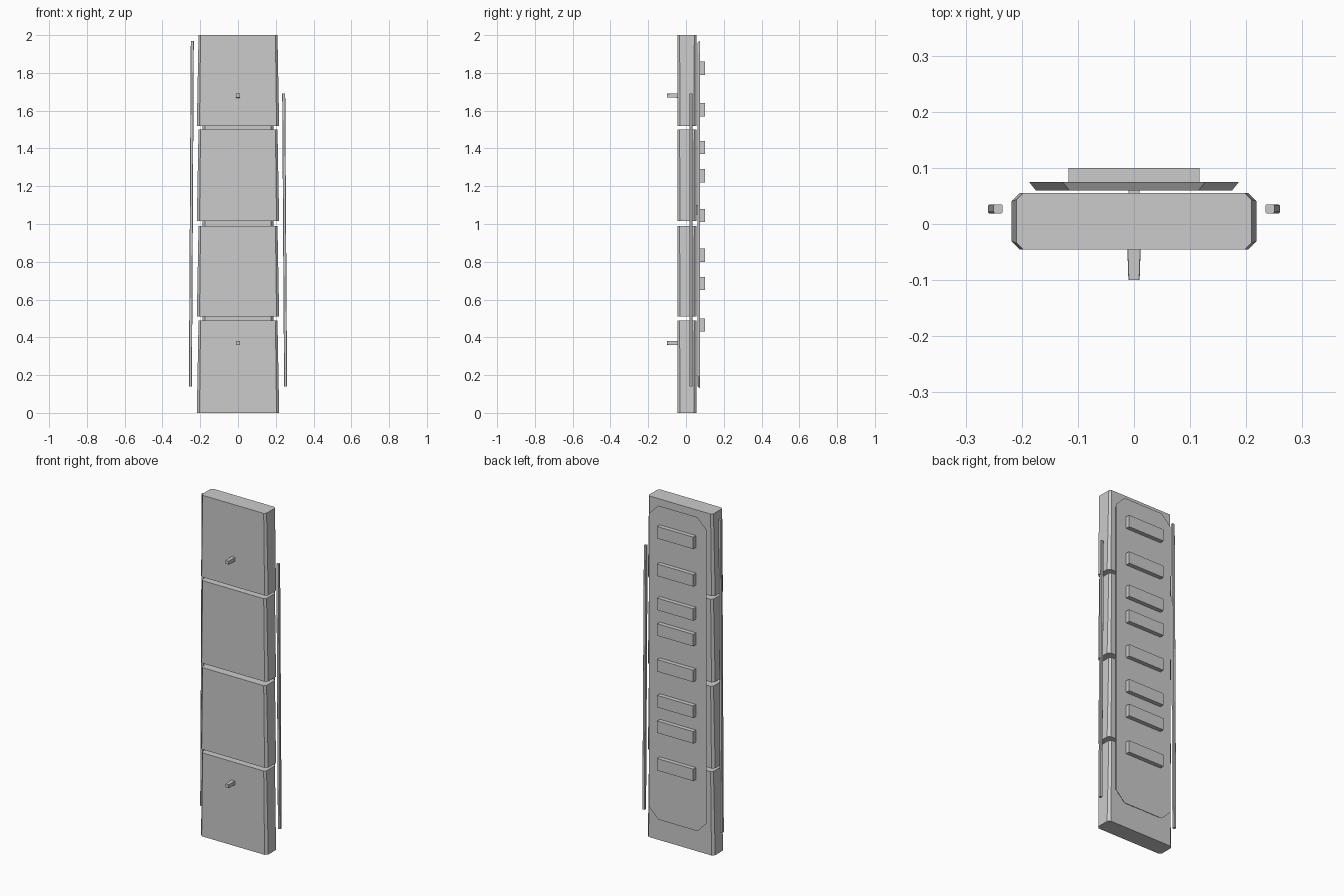
import bpy, bmesh

cube = bpy.data.objects.get("Cube")
if cube:
    bpy.data.objects.remove(cube)

grey = bpy.data.materials.new("plain_grey")
grey.use_nodes = True
colour = (0.6, 0.6, 0.6, 1)
grey.diffuse_color = colour
grey.node_tree.nodes["Principled BSDF"].inputs["Base Color"].default_value = colour


def octagon(cu, cv, hu, hv, cut):
    """Rectangle outline with cut corners, anticlockwise."""
    return [(cu + u, cv + v) for u, v in (
        (hu - cut, -hv), (hu, cut - hv), (hu, hv - cut), (hu - cut, hv),
        (cut - hu, hv), (-hu, hv - cut), (-hu, cut - hv), (cut - hu, -hv))]


def loft(name, start, end):
    """Solid between two matching outlines of 3D points."""
    bm = bmesh.new()
    a = [bm.verts.new(p) for p in start]
    b = [bm.verts.new(p) for p in end]
    bm.faces.new(a)
    bm.faces.new(b)
    for i in range(len(a)):
        j = (i + 1) % len(a)
        bm.faces.new((a[i], a[j], b[j], b[i]))
    bmesh.ops.recalc_face_normals(bm, faces=bm.faces)
    mesh = bpy.data.meshes.new(name)
    bm.to_mesh(mesh)
    bm.free()
    mesh.materials.append(grey)
    obj = bpy.data.objects.new(name, mesh)
    bpy.context.collection.objects.link(obj)
    return obj


def upright(name, z0, z1, bottom, top):
    return loft(name, [(x, y, z0) for x, y in bottom], [(x, y, z1) for x, y in top])


def box(name, x, y, z):
    ring = [(x[0], y[0]), (x[1], y[0]), (x[1], y[1]), (x[0], y[1])]
    return upright(name, z[0], z[1], ring, ring)


# Four stacked panels, each slightly wider at its foot
for i, (z0, z1) in enumerate([(0, 0.49), (0.51, 0.99), (1.015, 1.5), (1.52, 2)]):
    upright(f"panel_{i + 1}", z0, z1, octagon(0, 0.005, 0.218, 0.05, 0.014),
            octagon(0, 0.005, 0.209, 0.05, 0.011))

# Leaning side rods, the right one longer
for name, side, top in (("right_rod", -1, 1.97), ("left_rod", 1, 1.69)):
    upright(name, 0.14, top, octagon(side * 0.252, 0.027, 0.008, 0.008, 0.002),
            octagon(side * 0.242, 0.027, 0.008, 0.008, 0.002))

# Back plate with cut corners and edges that widen towards the back
loft("back_plate",
     [(x, 0.06, z) for x, z in octagon(0, 1.05, 0.175, 0.91, 0.06)],
     [(x, 0.075, z) for x, z in octagon(0, 1.05, 0.187, 0.92, 0.06)])
box("back_plate_post", (-0.01, 0.01), (0.05, 0.065), (1.05, 1.1))

# Front pegs
for name, z in (("lower_peg", 0.37), ("upper_peg", 1.68)):
    loft(name, [(x, -0.1, z + v) for x, v in octagon(0, 0, 0.01, 0.01, 0.001)],
         [(x, -0.04, z + v) for x, v in octagon(0, 0, 0.012, 0.012, 0.001)])

# Raised cross bars on the back plate
for i, z in enumerate((0.43, 0.65, 0.8, 1.01, 1.22, 1.37, 1.57, 1.79)):
    box(f"cross_bar_{i + 1}", (-0.117, 0.117), (0.07, 0.1), (z, z + 0.07))
